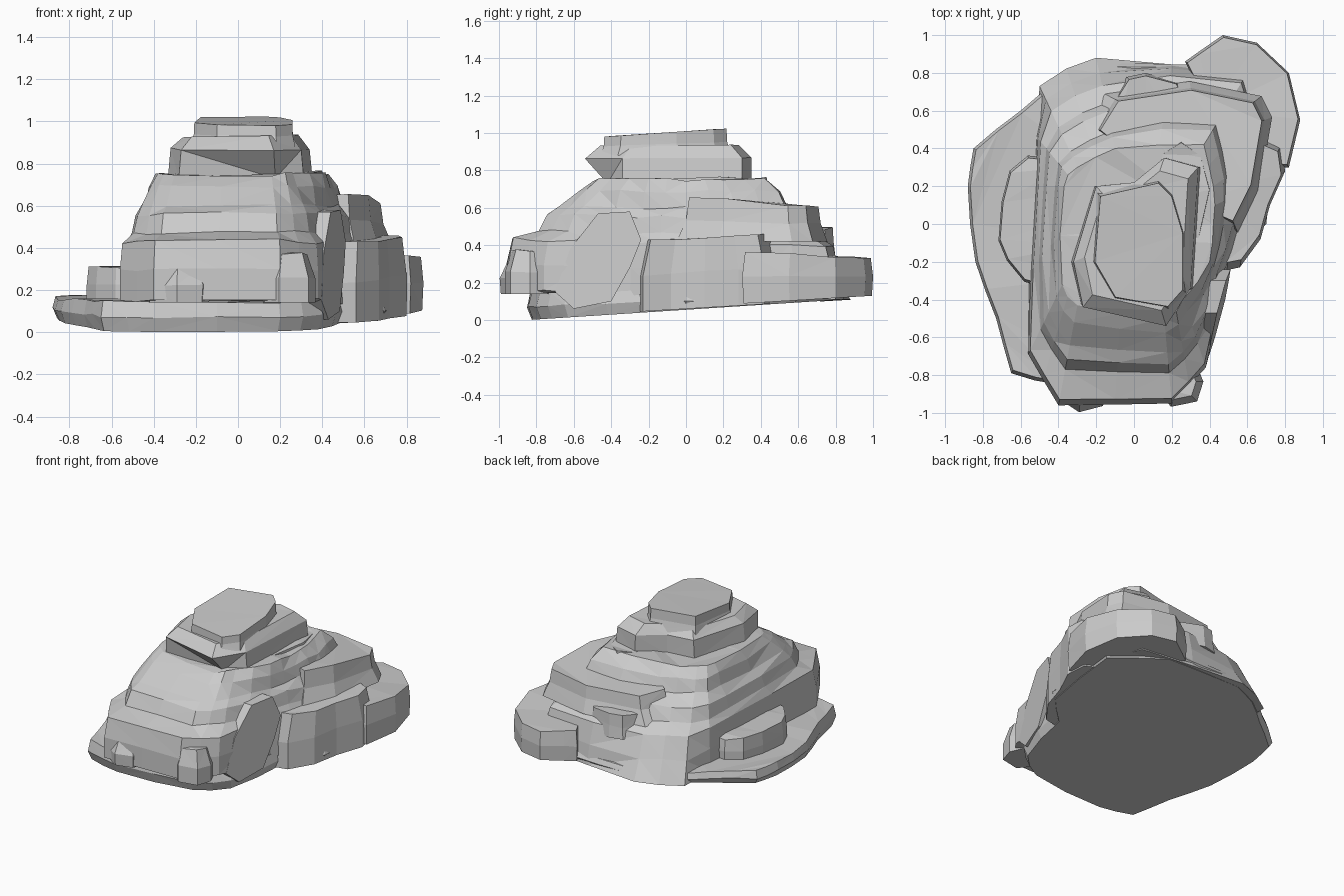
import bpy
import bmesh
import math
import random
from mathutils import Vector

random.seed(4)

default_cube = bpy.data.objects.get("Cube")
if default_cube:
    bpy.data.objects.remove(default_cube, do_unlink=True)

# One plain stone colour
stone = bpy.data.materials.new("grey_stone")
stone.use_nodes = True
stone_colour = (0.6, 0.6, 0.6, 1)
stone.diffuse_color = stone_colour
shader = stone.node_tree.nodes["Principled BSDF"]
shader.inputs["Base Color"].default_value = stone_colour


def loft(name, rings):
    """Join matching rings of points into a closed, flat-faceted stone."""
    bm = bmesh.new()
    loops = [[bm.verts.new(point) for point in ring] for ring in rings]
    for lower, upper in zip(loops, loops[1:]):
        for i in range(len(lower)):
            bm.faces.new((lower[i - 1], lower[i], upper[i], upper[i - 1]))
    bm.faces.new(loops[0])
    bm.faces.new(loops[-1])
    bmesh.ops.triangulate(bm, faces=bm.faces[:], quad_method="SHORT_EDGE")
    bmesh.ops.recalc_face_normals(bm, faces=bm.faces)
    mesh = bpy.data.meshes.new(name)
    bm.to_mesh(mesh)
    bm.free()
    mesh.materials.append(stone)
    stone_object = bpy.data.objects.new(name, mesh)
    bpy.context.collection.objects.link(stone_object)


def oval(centre, half_width, half_depth, sides):
    """A many-sided outline with slightly uneven corners."""
    corners = []
    for i in range(sides):
        angle = math.tau * (i + random.uniform(-0.2, 0.2)) / sides
        reach = random.uniform(0.94, 1.06)
        offset = Vector((half_width * math.cos(angle), half_depth * math.sin(angle)))
        corners.append(Vector(centre) + offset * reach)
    return corners


def chipped(outline, amount=0.02):
    """Break every edge of an outline with an uneven extra corner."""
    corners = [Vector(point) for point in outline]
    broken = []
    for start, end in zip(corners, corners[1:] + corners[:1]):
        along = (end - start).normalized()
        outward = Vector((along.y, -along.x))
        broken.append(start)
        broken.append((start + end) / 2 + outward * random.uniform(0, amount))
    return broken


def ring_at(outline, height, tilt=0.0, scale=1.0, rough=0.0):
    """Lift an outline to a height that may tilt from front to back."""
    middle = sum(outline, Vector((0, 0))) / len(outline)
    ring = []
    for corner in outline:
        x, y = middle.lerp(corner, scale)
        bump = random.uniform(-rough, rough)
        ring.append((x, y, height + tilt * y + bump))
    return ring


def slab(name, outline, low, high, low_tilt=0.0, high_tilt=0.0,
         foot=1.0, top=0.96, rough=0.008):
    """A layer of rock with a steep broken rim and a nearly flat top."""
    corners = [Vector(point) for point in outline]
    middle = (low + high) / 2
    middle_tilt = (low_tilt + high_tilt) / 2
    loft(name, [
        ring_at(corners, low, low_tilt, foot),
        ring_at(corners, middle, middle_tilt, rough=rough),
        ring_at(corners, high, high_tilt, top, rough),
    ])


# Thin foot layer with the flat, tilted underside
foot_outline = [
    (-0.6, 0.6), (-0.85, 0.4), (-0.88, 0.2), (-0.84, -0.2), (-0.73, -0.5),
    (-0.65, -0.79), (-0.4, -0.85), (0.2, -0.8), (0.4, -0.65), (0.5, -0.2),
    (0.7, 0), (0.75, 0.6), (0.4, 0.84), (-0.2, 0.85), (-0.4, 0.76),
]
slab("foot_layer", chipped(foot_outline), low=0.055, high=0.16,
     low_tilt=0.065, high_tilt=0.02, foot=0.97, top=0.98)

# Main mass: a wide lower outline drawn in to a narrow upper one,
# sloping at the front and terraced along the flanks and back
wide_outline = chipped([
    (-0.56, -0.69), (-0.4, -0.96), (0.2, -0.95), (0.38, -0.76), (0.47, -0.3),
    (0.6, 0), (0.7, 0.4), (0.6, 0.8), (-0.2, 0.88), (-0.5, 0.73), (-0.53, 0.2),
])
narrow_outline = chipped([
    (-0.38, -0.32), (-0.3, -0.43), (0.16, -0.5), (0.26, -0.4), (0.4, -0.2),
    (0.42, 0), (0.42, 0.2), (0.37, 0.42), (-0.1, 0.4), (-0.3, 0.3), (-0.37, 0.2),
])


def draw_in(wide, narrow, front, flank):
    """Move one corner inward by the share that suits its side."""
    if wide.y < -0.6:
        return wide.lerp(narrow, front)
    if wide.x < -0.1 and wide.y > 0.5:
        return wide.lerp(narrow, flank ** 0.6)
    return wide.lerp(narrow, flank)


terraces = [(0.13, 0, 0), (0.27, 0, 0.05), (0.41, 0.06, 0.14), (0.46, 0.36, 0.32),
            (0.55, 0.46, 0.42), (0.6, 0.6, 0.7), (0.69, 0.83, 0.8), (0.75, 1, 1)]
main_rings = []
for height, front, flank in terraces:
    outline = [draw_in(wide, narrow, front, flank)
               for wide, narrow in zip(wide_outline, narrow_outline)]
    main_rings.append(ring_at(outline, height, tilt=-0.03 * (1 - flank), rough=0.01))
loft("main_mass", main_rings)

# Bulging wall low on the left flank
slab("left_bulge", [
    (0.46, -0.25), (0.56, -0.23), (0.67, -0.08), (0.72, 0.1), (0.8, 0.28),
    (0.78, 0.42), (0.6, 0.5), (0.4, 0.2)],
    low=0.06, high=0.44, low_tilt=0.06, high_tilt=0.04, top=0.88)

# Broad shoulder at the back, on the left-hand side
slab("back_shoulder", [
    (0.3, 0.1), (0.53, 0), (0.63, 0.2), (0.69, 0.55), (0.64, 0.65),
    (0.3, 0.72), (-0.1, 0.66), (-0.2, 0.5)],
    low=0.42, high=0.66, high_tilt=-0.08, foot=1.12)

# Low lobe at the back corner
slab("back_lobe", [
    (0.27, 0.86), (0.34, 0.91), (0.47, 1), (0.65, 0.96), (0.82, 0.8),
    (0.88, 0.55), (0.82, 0.3), (0.6, 0.3), (0.4, 0.6)],
    low=0.07, high=0.38, low_tilt=0.06, high_tilt=-0.05, foot=0.98)

# Stepped ledges around the right and back flanks
slab("right_ledge", oval((-0.5, 0.02), half_width=0.22, half_depth=0.34, sides=13),
     low=0.13, high=0.31)
slab("back_step", oval((0.08, 0.66), half_width=0.18, half_depth=0.13, sides=8),
     low=0.33, high=0.49, foot=1.08)
slab("upper_back_step", oval((0.25, 0.15), half_width=0.16, half_depth=0.31, sides=8),
     low=0.6, high=0.76)

# Slanting plate leaning on the left flank
plate_outline = [
    (-0.7, 0.15), (-0.62, 0.38), (-0.47, 0.57), (-0.3, 0.58), (-0.24, 0.43),
    (-0.3, 0.28), (-0.4, 0.1), (-0.6, 0.06)]
loft("flank_plate", [
    [(0.3, y, z) for y, z in plate_outline],
    [(0.6 + 0.28 * y - 0.05 * z, y, z) for y, z in plate_outline],
])

# Small boulders along the front
slab("front_right_boulder",
     oval((-0.28, -0.87), half_width=0.16, half_depth=0.12, sides=7),
     low=0.14, high=0.3, foot=0.95, top=0.7)
slab("front_left_boulder",
     oval((0.24, -0.84), half_width=0.13, half_depth=0.13, sides=7),
     low=0.14, high=0.37, top=0.7)

# Overhanging neck below the summit
neck_outline = [Vector(point) for point in (
    (-0.32, -0.2), (-0.27, -0.44), (0.17, -0.54), (0.3, -0.34),
    (0.34, 0.3), (0.16, 0.35), (0, 0.22), (-0.2, 0.2))]
neck_base = [Vector((x * 1.04, max(y, -0.42))) for x, y in neck_outline]
loft("neck", [
    ring_at(neck_base, height=0.73),
    ring_at(neck_outline, height=0.87, rough=0.008),
    ring_at(neck_outline, height=0.93, scale=0.83, rough=0.008),
])

# Flat summit block
slab("summit", [
    (-0.21, -0.2), (-0.1, -0.39), (0.18, -0.44), (0.26, -0.35),
    (0.26, -0.05), (0.2, 0.15), (0.13, 0.22), (-0.18, 0.15)],
    low=0.88, high=1.01, high_tilt=0.07, foot=1.06, top=0.99, rough=0.002)
